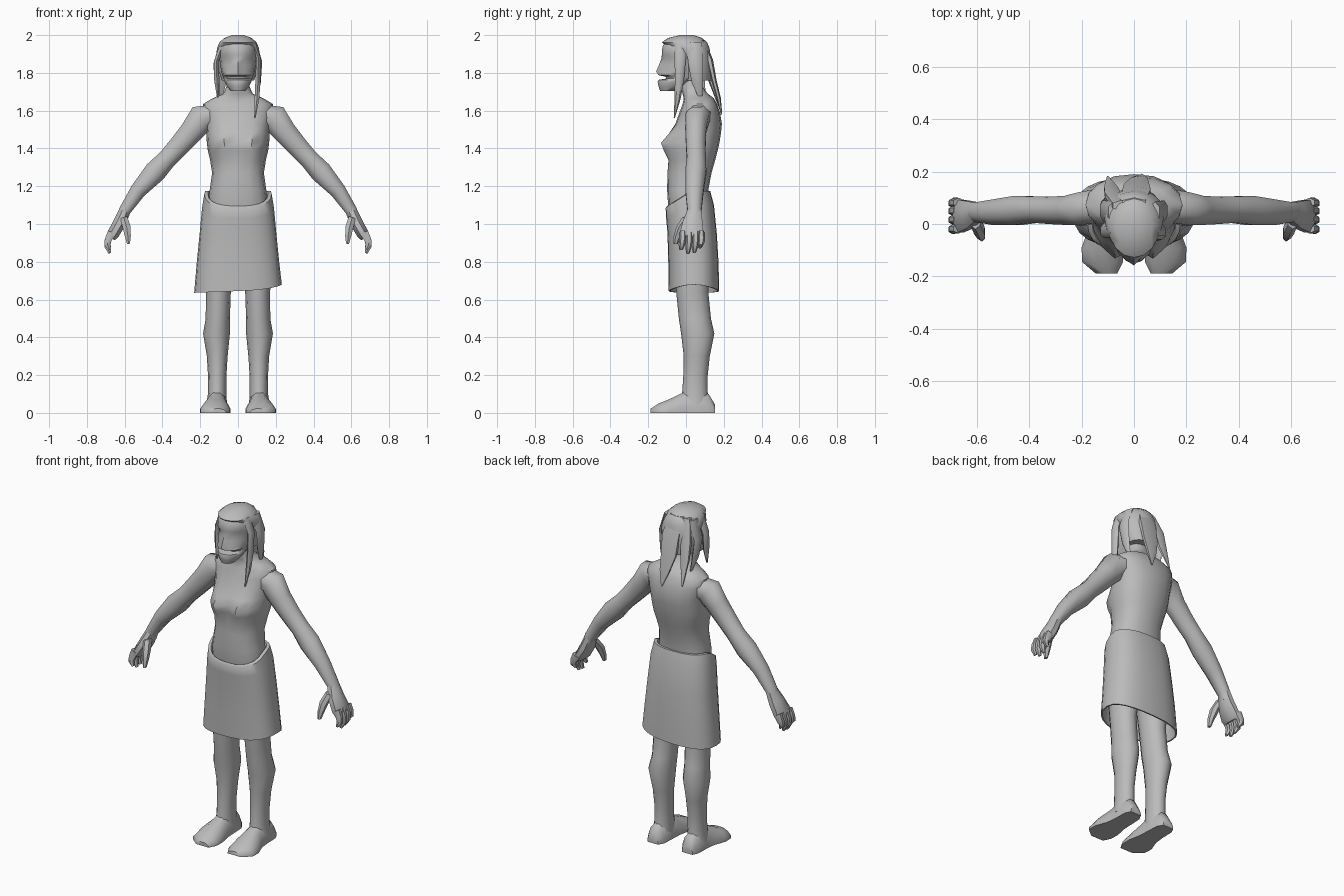
import bpy, bmesh, math
from mathutils import Vector

grey = bpy.data.materials.new("warm_grey")
grey.diffuse_color = (0.5, 0.5, 0.5, 1)


def loft(name, rings, caps=True, sharp=50):
    """Skin a list of point rings into one smooth object."""
    bm = bmesh.new()
    vs = [[bm.verts.new(p) for p in r] for r in rings]
    n = len(vs[0])
    for a, b in zip(vs, vs[1:]):
        for i in range(n):
            j = (i + 1) % n
            bm.faces.new((a[i], a[j], b[j], b[i]))
    if caps:
        bm.faces.new(vs[0][::-1])
        bm.faces.new(vs[-1])
    bmesh.ops.recalc_face_normals(bm, faces=bm.faces)
    me = bpy.data.meshes.new(name)
    bm.to_mesh(me)
    bm.free()
    me.materials.append(grey)
    for p in me.polygons:
        p.use_smooth = True
    me.set_sharp_from_angle(angle=math.radians(sharp))
    ob = bpy.data.objects.new(name, me)
    bpy.context.collection.objects.link(ob)
    return ob


def flat_ring(z, hw, yf, yb, cx=0.0, n=16, power=1.0):
    """Horizontal oval from front yf to back yb; point 0 is at the front."""
    pts = []
    for i in range(n):
        a = 2 * math.pi * i / n
        s, c = math.sin(a), math.cos(a)
        s = math.copysign(abs(s) ** power, s)
        c = math.copysign(abs(c) ** power, c)
        pts.append(Vector((cx + hw * s, (yf + yb) / 2 - (yb - yf) / 2 * c, z)))
    return pts


def limb_rings(path, side=1, n=8):
    """Rings across a path of (x, y, z, radius in the xz plane, radius in y)."""
    rings = []
    for k, (x, y, z, a, b) in enumerate(path):
        p, q = path[max(k - 1, 0)], path[min(k + 1, len(path) - 1)]
        t = Vector((q[0] - p[0], 0, q[2] - p[2])).normalized()
        across = Vector((-t.z, 0, t.x))
        ring = []
        for i in range(n):
            w = 2 * math.pi * (i + 0.5) / n
            v = Vector((x, y, z)) + across * a * math.cos(w) + Vector((0, b * math.sin(w), 0))
            ring.append(Vector((v.x * side, v.y, v.z)))
        rings.append(ring)
    return rings


# torso with neck: height, half width, front, back
rings = [flat_ring(*r, power=0.85) for r in (
    (1.00, 0.15, -0.08, 0.11), (1.10, 0.158, -0.095, 0.115), (1.18, 0.150, -0.100, 0.118),
    (1.27, 0.137, -0.098, 0.135), (1.34, 0.148, -0.092, 0.155), (1.39, 0.160, -0.085, 0.168),
    (1.43, 0.165, -0.082, 0.177), (1.48, 0.168, -0.072, 0.185), (1.53, 0.172, -0.056, 0.190),
    (1.59, 0.185, -0.035, 0.180), (1.635, 0.185, -0.018, 0.165), (1.665, 0.135, -0.012, 0.148),
    (1.69, 0.078, -0.018, 0.115), (1.73, 0.060, -0.030, 0.085), (1.80, 0.056, -0.030, 0.080))]
for ring in rings:
    for p in ring:
        if p.y < 0.02:  # chest swell
            d = ((abs(p.x) - 0.085) / 0.055) ** 2 + ((p.z - 1.425) / 0.06) ** 2
            p.y -= 0.062 * math.exp(-d)
loft("torso", rings)

# head with open mouth
rings = [flat_ring(*r) for r in (
    (1.705, 0.040, -0.137, -0.045), (1.728, 0.058, -0.145, 0.00), (1.752, 0.070, -0.150, 0.04),
    (1.763, 0.074, -0.146, 0.06), (1.770, 0.076, -0.105, 0.07), (1.780, 0.080, -0.108, 0.08),
    (1.788, 0.083, -0.146, 0.085), (1.808, 0.088, -0.132, 0.09), (1.84, 0.094, -0.126, 0.10),
    (1.875, 0.098, -0.118, 0.11), (1.895, 0.100, -0.128, 0.115), (1.94, 0.096, -0.125, 0.112),
    (1.968, 0.078, -0.105, 0.095), (1.985, 0.045, -0.06, 0.06))]
for k, dy in ((7, 0.026), (8, 0.018), (9, 0.012)):  # nose ridge
    rings[k][0].y -= dy
for i in (2, 14):  # eye sockets
    rings[9][i].y += 0.010
loft("head", rings)

# skirt with a dipped waistband and an open hem
def skirt_ring(z, hw, yf, yb, rise=0.0):
    ring = flat_ring(z, hw, yf, yb, n=24, power=0.8)
    for p in ring:
        t = (p.y - yf) / (yb - yf)
        if rise:
            p.z += rise * min(1, t * 1.7)
        elif z < 0.7:
            p.z += 0.04 * p.x + 0.025 * math.sin(math.pi * t) * (p.x > 0)
    return ring

loft("skirt", [skirt_ring(*r) for r in (
    (1.07, 0.150, -0.085, 0.11, 0.09), (1.095, 0.160, -0.100, 0.115, 0.08),
    (1.085, 0.178, -0.108, 0.128, 0.09), (1.03, 0.190, -0.105, 0.148, 0.07),
    (0.95, 0.203, -0.098, 0.163), (0.80, 0.218, -0.094, 0.172), (0.645, 0.232, -0.092, 0.176),
    (0.645, 0.224, -0.084, 0.168), (0.95, 0.195, -0.090, 0.155), (1.05, 0.150, -0.08, 0.11))],
    caps=False)

# paired limbs
for side, label in ((1, "left"), (-1, "right")):
    loft(label + "_leg", [flat_ring(z, hw, yf, yb, side * cx, 12) for z, hw, yf, yb, cx in (
        (0.04, 0.055, -0.03, 0.125, 0.113), (0.11, 0.048, -0.020, 0.115, 0.110),
        (0.20, 0.049, -0.014, 0.115, 0.110), (0.30, 0.055, -0.012, 0.126, 0.110),
        (0.42, 0.071, -0.026, 0.150, 0.114), (0.50, 0.064, -0.038, 0.132, 0.107),
        (0.64, 0.066, -0.052, 0.118, 0.104), (0.85, 0.085, -0.07, 0.13, 0.10),
        (1.05, 0.075, -0.075, 0.11, 0.08))])
    # foot: rings run from heel to toe as y, half width, top height, centre
    foot = []
    for y, hw, h, cx in ((0.153, 0.035, 0.045, 0.115), (0.12, 0.052, 0.10, 0.113),
                         (0.04, 0.055, 0.125, 0.112), (-0.02, 0.060, 0.105, 0.114),
                         (-0.09, 0.080, 0.072, 0.120), (-0.145, 0.078, 0.050, 0.120),
                         (-0.188, 0.042, 0.022, 0.105)):
        outline = ((-1, 0), (1, 0), (1, 0.3), (0.72, 0.75), (0.3, 1),
                   (-0.3, 1), (-0.72, 0.75), (-1, 0.3))
        foot.append([Vector((side * (cx + u * hw), y, v * h)) for u, v in outline])
    loft(label + "_foot", foot)
    loft(label + "_arm", limb_rings((
        (0.13, 0.07, 1.575, 0.062, 0.070), (0.195, 0.058, 1.558, 0.082, 0.068),
        (0.245, 0.052, 1.49, 0.068, 0.060), (0.315, 0.052, 1.41, 0.060, 0.056),
        (0.375, 0.055, 1.345, 0.055, 0.054), (0.44, 0.052, 1.275, 0.063, 0.060),
        (0.53, 0.045, 1.175, 0.046, 0.052), (0.60, 0.045, 1.07, 0.034, 0.040),
        (0.615, 0.045, 1.03, 0.034, 0.042)), side))
    loft(label + "_palm", limb_rings((
        (0.60, 0.045, 1.07, 0.032, 0.040), (0.625, 0.035, 1.01, 0.037, 0.056),
        (0.662, 0.030, 0.945, 0.034, 0.068), (0.672, 0.030, 0.925, 0.024, 0.060)), side))
    for name, y, drop in (("index", -0.018, 0.02), ("middle", 0.018, 0.0),
                          ("ring", 0.052, 0.005), ("little", 0.082, 0.03)):
        loft(f"{label}_{name}_finger", limb_rings((
            (0.668, y, 0.955, 0.026, 0.018), (0.688, y, 0.915, 0.021, 0.019),
            (0.692, y - 0.004, 0.88 + drop / 2, 0.018, 0.017),
            (0.678, y - 0.008, 0.845 + drop, 0.008, 0.010)), side, 6))
    loft(label + "_thumb", limb_rings((
        (0.605, 0.01, 1.035, 0.022, 0.03), (0.590, -0.025, 0.985, 0.024, 0.027),
        (0.583, -0.045, 0.935, 0.018, 0.020), (0.580, -0.055, 0.895, 0.009, 0.012)), side, 6))

# hair cap, with its lower rim rising towards the face
cap = [flat_ring(*r) for r in (
    (1.76, 0.085, -0.02, 0.135), (1.82, 0.106, -0.02, 0.138), (1.88, 0.114, -0.03, 0.132),
    (1.93, 0.112, -0.09, 0.125), (1.962, 0.098, -0.128, 0.112),
    (1.985, 0.072, -0.095, 0.085), (2.0, 0.032, -0.03, 0.04))]
loft("hair_cap", cap)

# hanging locks: x, y, z, half width in x, half width in y
locks = {
    "left_front_lock": ((0.075, -0.03, 1.965, 0.020, 0.03), (0.108, -0.03, 1.88, 0.014, 0.03),
                        (0.106, -0.035, 1.76, 0.016, 0.024), (0.100, -0.045, 1.66, 0.014, 0.016),
                        (0.090, -0.062, 1.56, 0.003, 0.003)),
    "right_front_lock": ((-0.075, -0.02, 1.965, 0.02, 0.03), (-0.115, -0.025, 1.86, 0.014, 0.028),
                         (-0.112, -0.03, 1.76, 0.016, 0.022), (-0.108, -0.045, 1.67, 0.004, 0.005)),
    "left_side_lock": ((0.08, 0.045, 1.96, 0.02, 0.04), (0.116, 0.05, 1.86, 0.014, 0.04),
                       (0.108, 0.06, 1.75, 0.015, 0.03), (0.095, 0.08, 1.65, 0.004, 0.006)),
    "right_side_lock": ((-0.08, 0.045, 1.96, 0.02, 0.04), (-0.118, 0.05, 1.85, 0.014, 0.04),
                        (-0.112, 0.07, 1.75, 0.015, 0.03), (-0.10, 0.10, 1.66, 0.004, 0.006)),
    "back_lock": ((0.0, 0.08, 1.975, 0.05, 0.02), (0.01, 0.125, 1.87, 0.062, 0.018),
                  (0.01, 0.148, 1.76, 0.055, 0.014), (0.02, 0.172, 1.67, 0.035, 0.012),
                  (0.03, 0.188, 1.58, 0.004, 0.004)),
    "back_right_lock": ((-0.05, 0.07, 1.97, 0.035, 0.02), (-0.08, 0.11, 1.86, 0.036, 0.018),
                        (-0.088, 0.135, 1.75, 0.03, 0.014), (-0.10, 0.180, 1.61, 0.004, 0.004)),
}
for name, path in locks.items():
    loft(name, [flat_ring(z, a, y - b, y + b, x, 6) for x, y, z, a, b in path])
